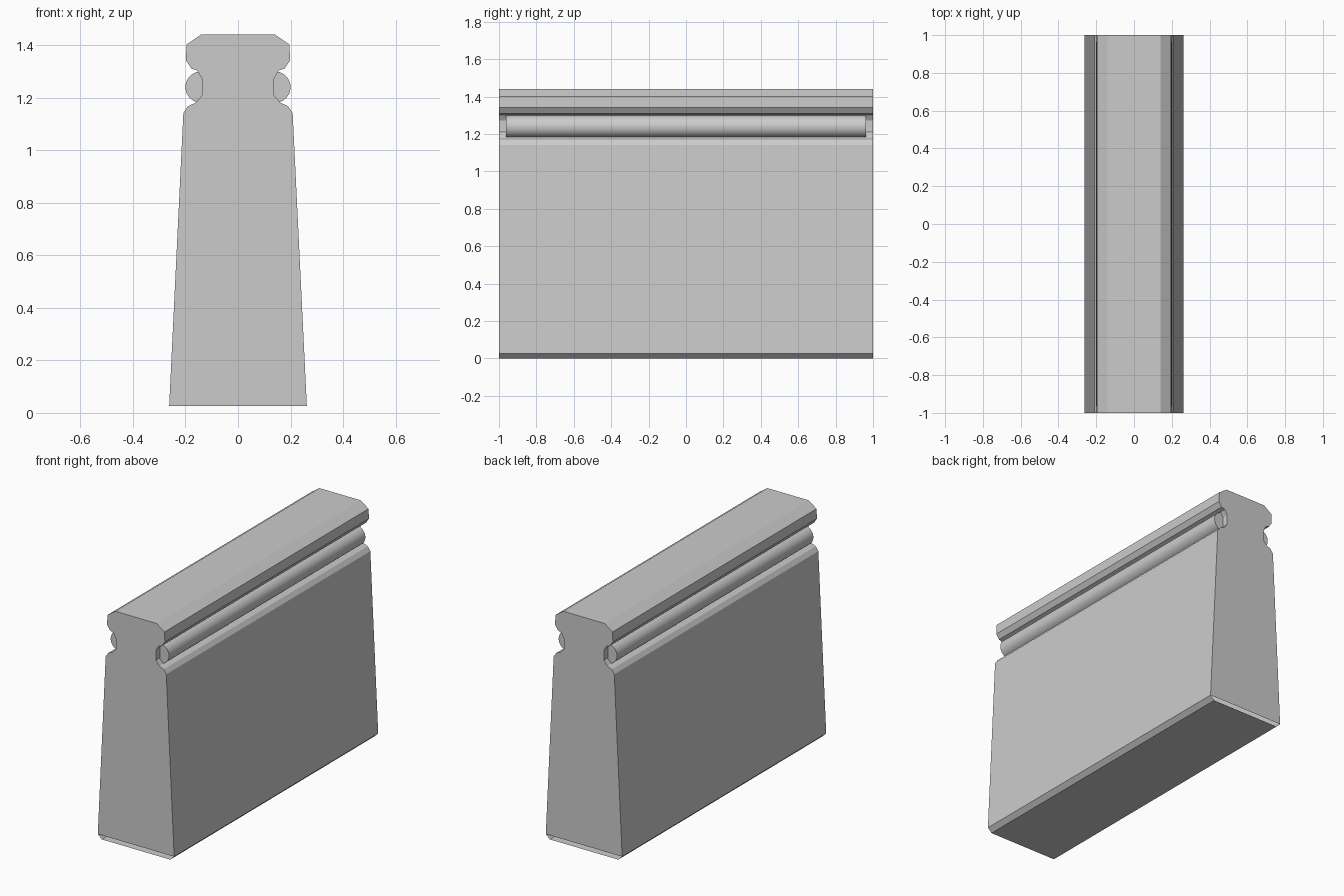
import bpy, bmesh, math

if "Cube" in bpy.data.objects:
    bpy.data.objects.remove(bpy.data.objects["Cube"])

HALF_LEN = 1.0

# Right half of the wall cross-section (x, z), bottom to top
half = [(0.235, 0.0), (0.262, 0.026), (0.208, 1.142), (0.19, 1.168), (0.16, 1.181),
        (0.137, 1.21), (0.137, 1.272), (0.155, 1.303), (0.178, 1.311),
        (0.198, 1.341), (0.196, 1.402), (0.141, 1.44)]
profile = half + [(-x, z) for x, z in reversed(half)]

# Wall body: profile swept along y
bm = bmesh.new()
front = [bm.verts.new((x, -HALF_LEN, z)) for x, z in profile]
back = [bm.verts.new((x, HALF_LEN, z)) for x, z in profile]
n = len(profile)
for i in range(n):
    j = (i + 1) % n
    bm.faces.new((front[i], front[j], back[j], back[i]))
# End caps stop at the top of the bottom bevel, leaving it open at the ends
bm.faces.new(front[1:-1][::-1])
bm.faces.new(back[1:-1])
bmesh.ops.recalc_face_normals(bm, faces=bm.faces)
# Make sure the normals point outward (bottom face looks down)
bm.normal_update()
bottom = min(bm.faces, key=lambda f: f.calc_center_median().z)
if bottom.normal.z > 0:
    bmesh.ops.reverse_faces(bm, faces=bm.faces)
mesh = bpy.data.meshes.new("wall_body")
bm.to_mesh(mesh)
bm.free()
bpy.context.collection.objects.link(bpy.data.objects.new("wall_body", mesh))

# Round rails lying in the side grooves
for side, name in ((-1, "left_rail"), (1, "right_rail")):
    bpy.ops.mesh.primitive_cylinder_add(vertices=32, radius=0.06, depth=1.925,
                                        location=(side * 0.14, 0, 1.24),
                                        rotation=(math.pi / 2, 0, 0))
    rail = bpy.context.object
    rail.name = name
    bpy.ops.object.shade_smooth_by_angle(angle=math.radians(40))
